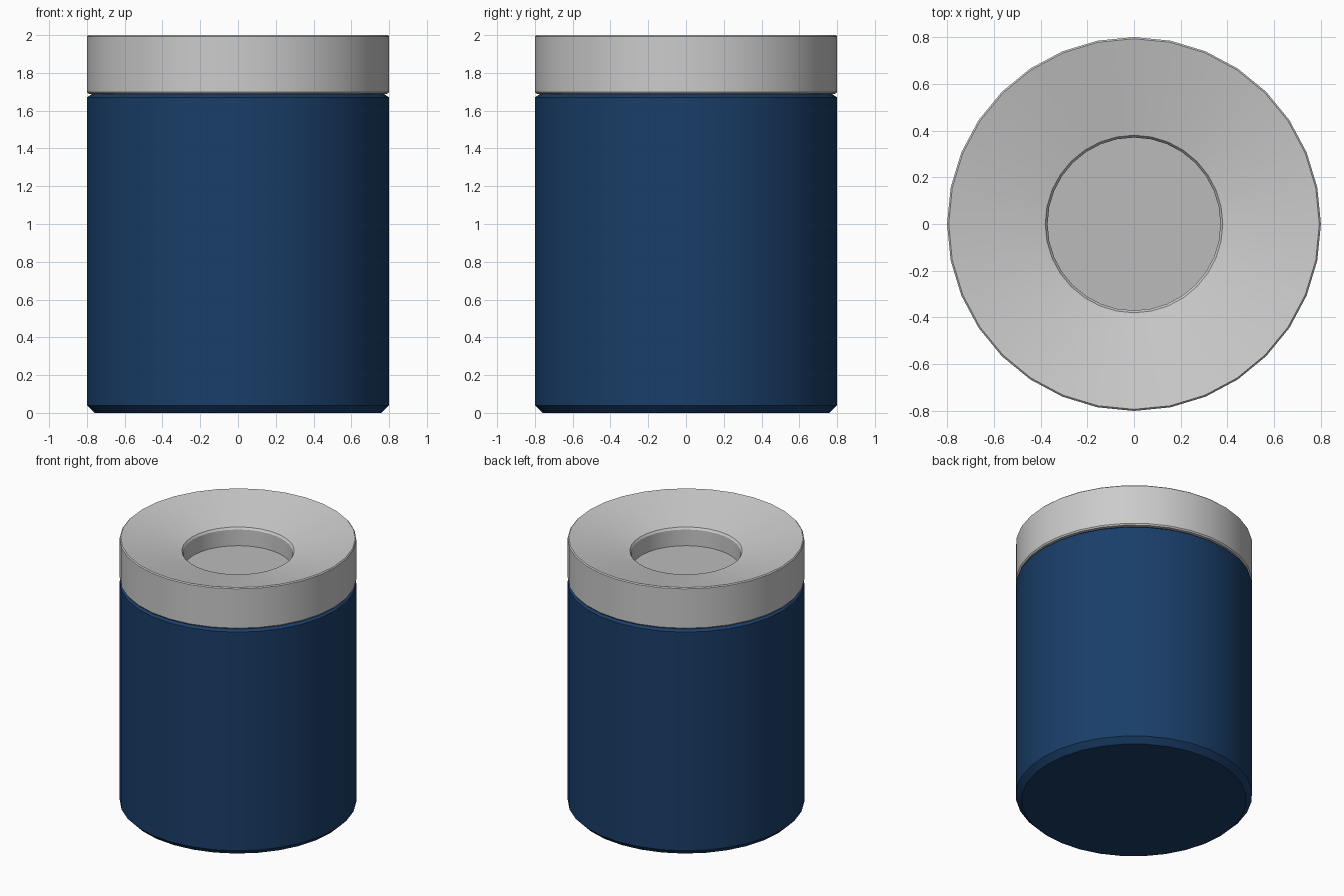
import bpy, bmesh, math

if "Cube" in bpy.data.objects:
    bpy.data.objects.remove(bpy.data.objects["Cube"])

SIDES = 32


def material(name, color):
    m = bpy.data.materials.new(name)
    m.diffuse_color = color
    m.use_nodes = True
    m.node_tree.nodes["Principled BSDF"].inputs["Base Color"].default_value = m.diffuse_color
    return m


def lathe(name, profile, mat=None, cap_start=True, cap_end=True):
    """Revolve (radius, z) points, listed bottom outside to top inside."""
    bm = bmesh.new()
    rings = []
    for r, z in profile:
        rings.append([bm.verts.new((r * math.cos(2 * math.pi * i / SIDES),
                                    r * math.sin(2 * math.pi * i / SIDES), z))
                      for i in range(SIDES)])
    for a, b in zip(rings, rings[1:]):
        for i in range(SIDES):
            j = (i + 1) % SIDES
            bm.faces.new((a[i], a[j], b[j], b[i]))
    if cap_start:
        bm.faces.new(rings[0][::-1])
    if cap_end:
        bm.faces.new(rings[-1])
    mesh = bpy.data.meshes.new(name)
    bm.to_mesh(mesh)
    bm.free()
    if mat:
        mesh.materials.append(mat)
    ob = bpy.data.objects.new(name, mesh)
    bpy.context.collection.objects.link(ob)
    bpy.ops.object.select_all(action='DESELECT')
    ob.select_set(True)
    bpy.context.view_layer.objects.active = ob
    bpy.ops.object.shade_smooth_by_angle(angle=math.radians(30))
    return ob


navy = material("navy_paint", (0.01, 0.048, 0.14, 1))
dark_grey = material("dark_grey", (0.5, 0.5, 0.5, 1))

# Bin body with chamfered foot and shoulder
lathe("bin_body", [(0.76, 0), (0.80, 0.04), (0.80, 1.67), (0.77, 1.69)], navy)

# Lid: straight band, funnel top and recessed round opening
lathe("bin_lid", [(0.77, 1.688), (0.793, 1.69), (0.80, 1.70), (0.80, 1.993),
                  (0.793, 2.0), (0.38, 1.905), (0.37, 1.89), (0.37, 1.77)],
      cap_end=False)

# Floor of the opening
lathe("opening_floor", [(0.37, 1.769), (0.37, 1.77)], dark_grey)
